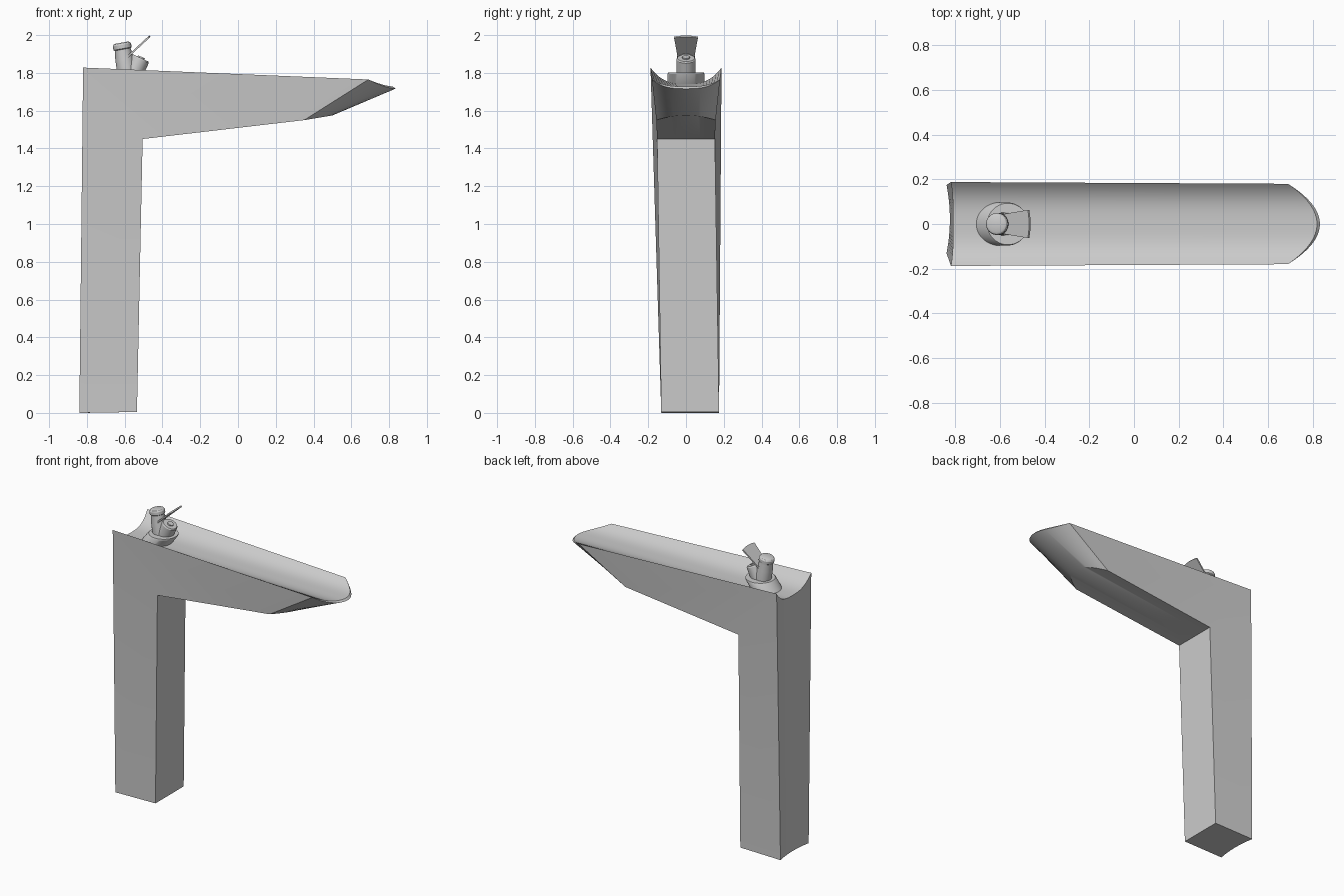
import bpy, bmesh, math
from mathutils import Vector

if "Cube" in bpy.data.objects:
    bpy.data.objects.remove(bpy.data.objects["Cube"])


def finish(name, bm, angle=30):
    bmesh.ops.remove_doubles(bm, verts=bm.verts, dist=1e-5)
    bmesh.ops.recalc_face_normals(bm, faces=bm.faces)
    me = bpy.data.meshes.new(name)
    bm.to_mesh(me)
    bm.free()
    ob = bpy.data.objects.new(name, me)
    bpy.context.collection.objects.link(ob)
    bpy.ops.object.select_all(action='DESELECT')
    bpy.context.view_layer.objects.active = ob
    ob.select_set(True)
    bpy.ops.object.shade_smooth_by_angle(angle=math.radians(angle))
    return ob


def stack(name, rings, normal=(0, 0, 1), sides=40):
    """Loft circles (x, z, radius) that all face along normal."""
    bm = bmesh.new()
    n = Vector(normal).normalized()
    v = Vector((0, 1, 0))
    u = v.cross(n)
    loops = []
    for x, z, r in rings:
        c = Vector((x, 0, z))
        loops.append([bm.verts.new(c + r * (u * math.cos(a) + v * math.sin(a)))
                      for a in (2 * math.pi * i / sides for i in range(sides))])
    for a, b in zip(loops, loops[1:]):
        for i in range(sides):
            j = (i + 1) % sides
            bm.faces.new((a[i], a[j], b[j], b[i]))
    bm.faces.new(loops[0])
    bm.faces.new(loops[-1])
    return finish(name, bm)


# Column and trough spout: one section swept round the corner, t runs across it
K = 24
T = [-1 + 2 * i / K for i in range(K + 1)]


def dip(t):
    return 1 - abs(t) ** 3


def arc(t):
    return 1 - t * t


outer = [
    lambda t: (-0.84 + 0.015 * arc(t), 0.022 + 0.153 * t, 0),
    lambda t: (-0.82 + 0.01 * dip(t), 0.188 * t, 1.828 - 0.085 * dip(t)),
    lambda t: (0.69 + 0.13 * arc(t), 0.18 * t, 1.765 - 0.037 * dip(t)),
    lambda t: (0.69 + 0.143 * arc(t), 0.18 * t, 1.765 - 0.049 * dip(t)),
]
inner = [
    lambda t: (0.35 + 0.15 * arc(t), 0.157 * t, 1.55 + 0.025 * arc(t)),
    lambda t: (-0.505, 0.153 * t, 1.45),
    lambda t: (-0.535, 0.022 + 0.153 * t, 0.005),
]
bm = bmesh.new()
rows = [[bm.verts.new(f(t)) for t in T] for f in outer + inner]
for a, b in zip(rows, rows[1:] + rows[:1]):
    for i in range(K):
        bm.faces.new((a[i], a[i + 1], b[i + 1], b[i]))
for s in (0, K):
    o0, o1, o2, o3, n2, n1, n0 = [r[s] for r in rows]
    bm.faces.new((o0, o1, n1, n0))
    bm.faces.new((o1, o2, n2, n1))
finish("column_and_spout", bm, 25)

# Slanted valve base standing in the trough
stack("valve_base", [(-0.622, 1.725, 0.097), (-0.57, 1.795, 0.097),
                     (-0.565, 1.803, 0.093)])

# Forward-facing valve body with its screw
fn = Vector((0.42, 0, 0.9)).normalized()
stack("valve_body", [(-0.565, 1.775, 0.050), (-0.518, 1.872, 0.050),
                     (-0.515, 1.879, 0.045)], fn)
stack("valve_screw", [(-0.517, 1.872, 0.02), (-0.511, 1.885, 0.02)], fn, 20)

# Neck leaning back, with grooved cap
nn = Vector((-0.18, 0, 0.98)).normalized()
foot = Vector((-0.583, 0, 1.775))
profile = [(0, 0.052), (0.10, 0.049), (0.145, 0.043), (0.152, 0.043),
           (0.156, 0.049), (0.176, 0.049), (0.184, 0.044), (0.188, 0.036)]
stack("valve_neck", [((foot + nn * d).x, (foot + nn * d).z, r)
                     for d, r in profile], nn)

# Flared lever blade with a bowed tip
bm = bmesh.new()
start, end = Vector((-0.59, 0, 1.88)), Vector((-0.468, 0, 1.993))
along = (end - start).normalized()
thick = Vector((-along.z, 0, along.x)) * 0.005
outline = [start + Vector((0, 0.043, 0)), start - Vector((0, 0.043, 0))]
for i in range(9):
    t = -1 + i / 4
    outline.append(end + along * 0.008 * (arc(t) - 0.8) + Vector((0, 0.063 * t, 0)))
lo = [bm.verts.new(p - thick) for p in outline]
hi = [bm.verts.new(p + thick) for p in outline]
bm.faces.new(lo)
bm.faces.new(hi)
for i in range(len(lo)):
    j = (i + 1) % len(lo)
    bm.faces.new((lo[i], lo[j], hi[j], hi[i]))
finish("lever", bm)
